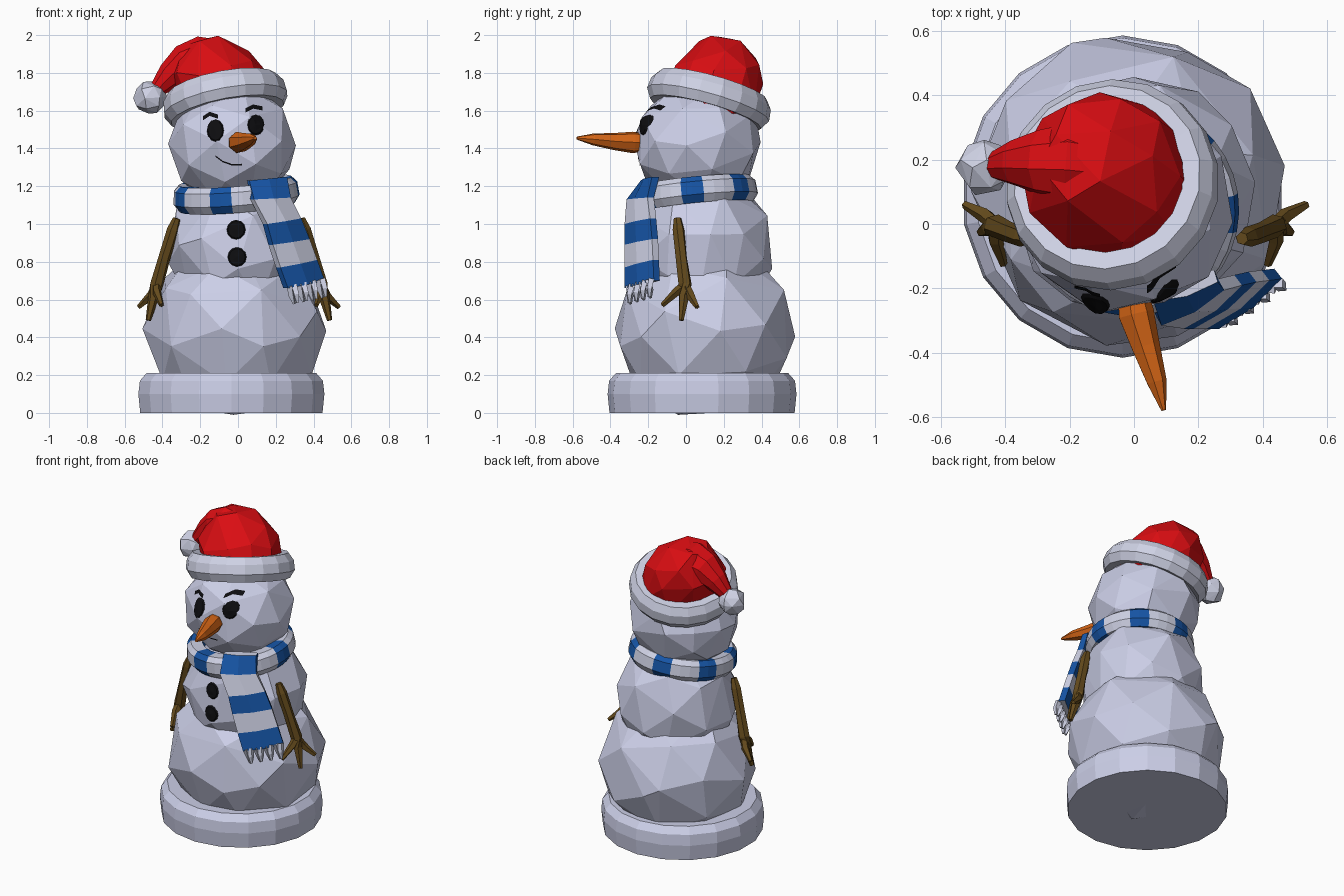
import bpy, bmesh, math
from mathutils import Vector, Matrix
from mathutils.bvhtree import BVHTree

if "Cube" in bpy.data.objects:
    bpy.data.objects.remove(bpy.data.objects["Cube"])


def material(name, rgb):
    m = bpy.data.materials.new(name)
    m.diffuse_color = (*rgb, 1)
    m.use_nodes = True
    m.node_tree.nodes["Principled BSDF"].inputs["Base Color"].default_value = m.diffuse_color
    return m


SNOW = material("snow", (0.60, 0.62, 0.80))
FUR = material("fur_white", (0.62, 0.64, 0.78))
RED = material("hat_red", (0.70, 0.004, 0.006))
BLUE = material("scarf_blue", (0.008, 0.09, 0.38))
ORANGE = material("carrot_orange", (0.66, 0.13, 0.008))
BROWN = material("twig_brown", (0.13, 0.07, 0.012))
BLACK = material("coal_black", (0.004, 0.004, 0.005))


def finish(name, bm, mats, decimate=None):
    """Turn a bmesh into a flat-shaded object."""
    me = bpy.data.meshes.new(name)
    bm.to_mesh(me)
    bm.free()
    ob = bpy.data.objects.new(name, me)
    bpy.context.collection.objects.link(ob)
    for m in mats:
        me.materials.append(m)
    if decimate:
        ob.modifiers.new("facets", 'DECIMATE').ratio = decimate
    return ob


def loft(bm, rings, caps=True, closed=False, stripe=None):
    """Skin a list of point rings; stripe(ring index) gives the material."""
    vr = [[bm.verts.new(p) for p in r] for r in rings]
    n, k = len(vr), len(vr[0])
    for i in range(n if closed else n - 1):
        a, b = vr[i], vr[(i + 1) % n]
        for j in range(k):
            f = bm.faces.new((a[j], a[(j + 1) % k], b[(j + 1) % k], b[j]))
            f.material_index = stripe(i) if stripe else 0
    if caps and not closed:
        bm.faces.new(vr[0][::-1])
        bm.faces.new(vr[-1])
    bmesh.ops.recalc_face_normals(bm, faces=bm.faces)


def tube(bm, pts, radii, sides=6):
    """Tapered tube along a path."""
    pts = [Vector(p) for p in pts]
    rings = []
    for i, p in enumerate(pts):
        d = pts[min(i + 1, len(pts) - 1)] - pts[max(i - 1, 0)]
        q = d.to_track_quat('Z', 'Y')
        rings.append([p + q @ Vector((radii[i] * math.cos(t), radii[i] * math.sin(t), 0))
                      for t in (2 * math.pi * j / sides for j in range(sides))])
    loft(bm, rings)


def ball(name, centre, size, mat, ratio=0.22, shear=(0, 0), sub=3):
    """Faceted ball, optionally leaning to one side."""
    bm = bmesh.new()
    bmesh.ops.create_icosphere(bm, subdivisions=sub, radius=1)
    for v in bm.verts:
        z = v.co.z * size[2]
        v.co = (centre[0] + v.co.x * size[0] + shear[0] * z,
                centre[1] + v.co.y * size[1] + shear[1] * z, centre[2] + z)
    return finish(name, bm, [mat], ratio)


def band(name, profile, centre, axis, sides, mats, stripe=None, phase=0.0):
    """Revolve a closed (radius, height) profile around a tilted axis."""
    bm = bmesh.new()
    q = Vector((0, 0, 1)).rotation_difference(Vector(axis).normalized())
    rings = []
    for i in range(sides):
        t = phase + 2 * math.pi * i / sides
        rings.append([Vector(centre) + q @ Vector((r * math.sin(t), -r * math.cos(t), h))
                      for r, h in profile])
    loft(bm, rings, closed=True, stripe=stripe)
    return finish(name, bm, mats)


# Base slab
bm = bmesh.new()
loft(bm, [[(-0.035 + r * math.cos(t), 0.085 + r * math.sin(t), z)
           for t in (2 * math.pi * (j + 0.5) / 18 for j in range(18))]
          for r, z in ((0.49, 0), (0.50, 0.1), (0.492, 0.17), (0.455, 0.212))])
finish("base", bm, [SNOW])

# Snow balls
ball("lower_body", (-0.012, 0.103, 0.44), (0.475, 0.475, 0.46), SNOW)
middle = ball("middle_body", (0.003, 0.085, 0.87), (0.372, 0.376, 0.40), SNOW)
head = ball("head", (-0.032, 0.06, 1.42), (0.335, 0.335, 0.32), SNOW)

# Hat: dome, drooping tail, fur brim and bobble
ball("hat_dome", (-0.075, 0.145, 1.70), (0.262, 0.255, 0.30), RED, 0.2, (-0.25, 0.15))
bm = bmesh.new()
tube(bm, [(-0.12, 0.18, 1.86), (-0.20, 0.19, 1.865), (-0.28, 0.19, 1.845),
          (-0.36, 0.19, 1.785), (-0.45, 0.18, 1.69)],
     [0.12, 0.13, 0.108, 0.075, 0.035], 9)
finish("hat_tail", bm, [RED])
band("hat_brim", [(0.24, -0.07), (0.305, -0.08), (0.335, -0.03), (0.328, 0.03),
                  (0.295, 0.075), (0.24, 0.07)],
     (-0.07, 0.125, 1.662), (-0.19, 0.28, 1), 18, [FUR])
ball("hat_bobble", (-0.465, 0.175, 1.67), (0.086, 0.086, 0.086), FUR, 0.55, sub=2)

# Scarf ring with stripes
band("scarf_ring", [(0.23, -0.06), (0.305, -0.072), (0.335, -0.03), (0.328, 0.04),
                    (0.30, 0.068), (0.23, 0.06)],
     (-0.01, 0.045, 1.16), (-0.08, -0.10, 1), 35, [FUR, BLUE],
     lambda i: 1 if i % 5 < 2 else 0, math.radians(-25))

# Hanging scarf end, one stripe per row
rows = [((0.06, -0.24, 1.23), (0.26, -0.18, 1.25)),
        ((0.085, -0.315, 1.13), (0.28, -0.205, 1.14)),
        ((0.155, -0.325, 1.00), (0.335, -0.19, 1.03)),
        ((0.185, -0.325, 0.89), (0.38, -0.18, 0.92)),
        ((0.225, -0.325, 0.77), (0.42, -0.175, 0.81)),
        ((0.265, -0.325, 0.66), (0.46, -0.17, 0.70))]
rings = []
for l, r in rows:
    l, r = Vector(l), Vector(r)
    w = (r - l).normalized()
    n = Vector((w.y, -w.x, 0)).normalized()      # outward
    m = (l + r) / 2 + n * 0.015
    rings.append([l, m, r, r - n * 0.04, m - n * 0.06, l - n * 0.04])
bm = bmesh.new()
loft(bm, rings, stripe=lambda i: 1 if i % 2 == 0 else 0)
finish("scarf_end", bm, [FUR, BLUE])

# Fringe strands
bm = bmesh.new()
a, b = Vector((0.265, -0.312, 0.67)), Vector((0.455, -0.178, 0.71))
for i in range(8):
    p = a.lerp(b, (i + 0.3) / 7.6)
    s = 0.012 * (-1) ** i
    tube(bm, [p, p + Vector((0.012, s, -0.05)), p + Vector((0.02 + s / 2, s, -0.095))],
         [0.02, 0.018, 0.008], 4)
finish("scarf_fringe", bm, [FUR])

# Twig arms with three fingers each
for side, name in ((-1, "left_arm"), (1, "right_arm")):
    dx = 0.01 if side > 0 else 0.0
    P = lambda x, y, z: Vector((side * (x + dx), y, z))
    bm = bmesh.new()
    wrist = P(0.43, -0.005, 0.68)
    tube(bm, [P(0.325, -0.045, 1.03), P(0.345, -0.04, 0.97), P(0.39, -0.025, 0.82), wrist,
              P(0.445, -0.01, 0.62), P(0.475, -0.025, 0.49)],
         [0.02, 0.032, 0.032, 0.036, 0.03, 0.014])
    tube(bm, [wrist, P(0.46, 0.025, 0.62), P(0.525, 0.06, 0.56)], [0.025, 0.025, 0.013], 5)
    tube(bm, [wrist, P(0.43, -0.05, 0.64), P(0.405, -0.125, 0.57)], [0.025, 0.024, 0.013], 5)
    finish(name, bm, [BROWN])

# Carrot nose
bm = bmesh.new()
tube(bm, [(-0.005, -0.22, 1.43), (0.005, -0.28, 1.432), (0.035, -0.38, 1.437),
          (0.07, -0.49, 1.448), (0.092, -0.578, 1.455)],
     [0.05, 0.058, 0.046, 0.032, 0.008], 7)
finish("nose", bm, [ORANGE])

# Coal details are thin sheets projected on the snow from the front
dg = bpy.context.evaluated_depsgraph_get()
dg.update()
trees = {o.name: BVHTree.FromObject(o, dg) for o in (head, middle)}


def on_surface(target, x, z, lift):
    hit = trees[target.name].ray_cast(Vector((x, -2, z)), Vector((0, 1, 0)))[0]
    return (x, (hit.y if hit else -0.2) - lift, z)


def spot(name, target, x, z, rx, rz, lift=0.008):
    bm = bmesh.new()
    c = bm.verts.new(on_surface(target, x, z, lift + 0.004))
    prev = None
    for f in (0.5, 0.85, 1.0):
        ring = [bm.verts.new(on_surface(target, x + f * rx * math.cos(t), z + f * rz * math.sin(t),
                                        lift if f < 1 else 0.0))
                for t in (2 * math.pi * j / 12 for j in range(12))]
        for j in range(12):
            k = (j + 1) % 12
            bm.faces.new((prev[j], ring[j], ring[k], prev[k]) if prev else (c, ring[j], ring[k]))
        prev = ring
    finish(name, bm, [BLACK])


def stroke(name, pts, width):
    bm = bmesh.new()
    prev = None
    for (x0, z0), (x1, z1) in zip(pts, pts[1:]):
        for s in range(5):
            x, z = x0 + (x1 - x0) * s / 4, z0 + (z1 - z0) * s / 4
            cur = [bm.verts.new(on_surface(head, x, z + d * width / 2, 0.007)) for d in (-1, 1)]
            if prev and s:
                bm.faces.new((prev[0], cur[0], cur[1], prev[1]))
            prev = cur
    finish(name, bm, [BLACK])


spot("left_eye", head, -0.12, 1.495, 0.045, 0.06)
spot("right_eye", head, 0.095, 1.525, 0.045, 0.055)
stroke("left_brow", [(-0.185, 1.56), (-0.15, 1.583), (-0.105, 1.568)], 0.022)
stroke("right_brow", [(0.04, 1.602), (0.08, 1.622), (0.13, 1.612)], 0.022)
stroke("mouth", [(-0.12, 1.36), (-0.08, 1.33), (-0.03, 1.313), (0.02, 1.315)], 0.008)
spot("upper_button", middle, -0.01, 0.97, 0.05, 0.052)
spot("lower_button", middle, -0.005, 0.825, 0.05, 0.052)
